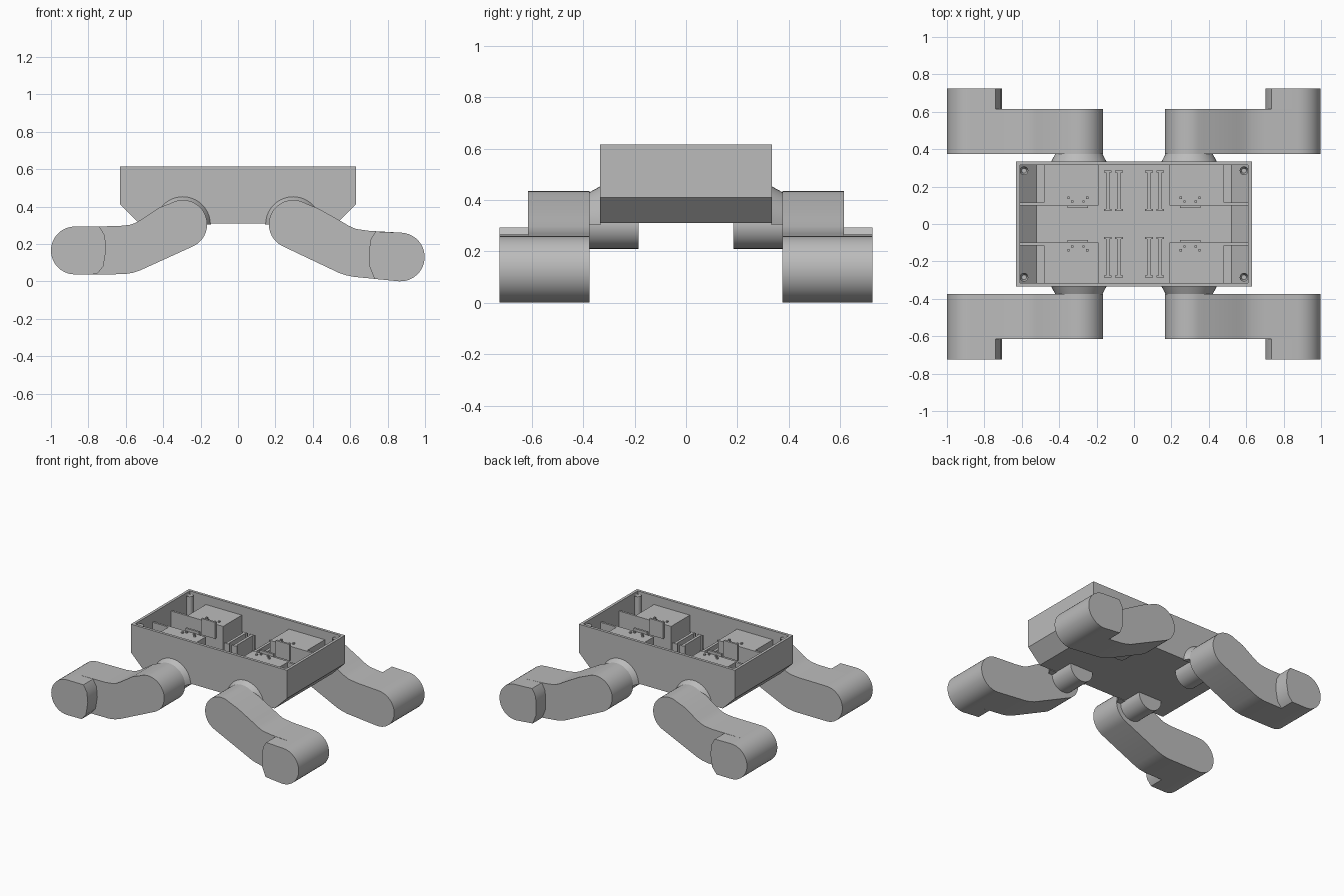
import bpy, bmesh
from math import sin, cos, radians

cube = bpy.data.objects.get("Cube")
if cube:
    bpy.data.objects.remove(cube, do_unlink=True)

grey = bpy.data.materials.new("plain grey")
grey.use_nodes = True
grey.diffuse_color = (0.5, 0.5, 0.5, 1)
grey.node_tree.nodes["Principled BSDF"].inputs["Base Color"].default_value = (0.5, 0.5, 0.5, 1)


def finish(name, bm, mirror=(False, True), smooth=False):
    """Turn a bmesh into an object mirrored across the centre planes."""
    mesh = bpy.data.meshes.new(name)
    bm.to_mesh(mesh)
    bm.free()
    mesh.materials.append(grey)
    obj = bpy.data.objects.new(name, mesh)
    bpy.context.collection.objects.link(obj)
    if any(mirror):
        mod = obj.modifiers.new("Mirror", 'MIRROR')
        mod.use_axis = (mirror[0], mirror[1], False)
        mod.use_mirror_merge = False
    if smooth:
        bpy.ops.object.select_all(action='DESELECT')
        obj.select_set(True)
        bpy.context.view_layer.objects.active = obj
        bpy.ops.object.shade_smooth_by_angle(angle=radians(35))
    return obj


def loft(start, end, y0, y1):
    """Solid between an (x, z) outline at y0 and a matching one at y1."""
    bm = bmesh.new()
    a = [bm.verts.new((x, y0, z)) for x, z in start]
    b = [bm.verts.new((x, y1, z)) for x, z in end]
    bm.faces.new(a)
    bm.faces.new(b)
    for i in range(len(a)):
        j = (i + 1) % len(a)
        bm.faces.new((a[i], a[j], b[j], b[i]))
    bmesh.ops.recalc_face_normals(bm, faces=bm.faces)
    return bm


def prism(name, outline, y0, y1, **options):
    return finish(name, loft(outline, outline, y0, y1), **options)


def box(name, x0, x1, y0, y1, z0, z1):
    outline = [(x0, z0), (x1, z0), (x1, z1), (x0, z1)]
    return prism(name, outline, y0, y1, mirror=(True, True))


def arc(cx, cz, r, a0, a1, n=20):
    angles = [radians(a0 + (a1 - a0) * i / n) for i in range(n + 1)]
    return [(cx + r * cos(a), cz + r * sin(a)) for a in angles]


def flip(outline, side):
    return [(side * x, z) for x, z in outline]


# Open tray body with bevelled ends
half = [(0.63, 0.615), (0.63, 0.41), (0.53, 0.31)]
bm = loft(half + flip(half[::-1], -1), half + flip(half[::-1], -1), -0.335, 0.335)
lid = [f for f in bm.faces if f.normal.z > 0.9]
bmesh.ops.delete(bm, geom=lid, context='FACES')
body = finish("body_tray", bm, mirror=(False, False))
shell = body.modifiers.new("Wall", 'SOLIDIFY')
shell.thickness = 0.02
shell.offset = -1
shell.use_even_offset = True

# Legs: hip, sloping thigh and rounded foot, one pose for each side
hip = (0.295, 0.305)
FLOOR = 0.13
poses = {
    "left": (1, [(0.54, 0.045), (0.575, 0.033), (0.62, 0.024)],
             arc(0.868, FLOOR, 0.13, -93, 87),
             [(0.70, 0.27), (0.63, 0.28), (0.59, 0.298), (0.55, 0.322), (0.43, 0.389)],
             [(0.735, 0.266), (0.71, 0.225), (0.703, 0.18), (0.703, 0.08), (0.73, 0.013)]),
    "right": (-1, [(0.52, 0.06), (0.56, 0.046), (0.61, 0.038)],
              arc(0.872, 0.165, 0.128, -90, 90),
              [(0.64, 0.295), (0.58, 0.302), (0.55, 0.312), (0.52, 0.329), (0.42, 0.395)],
              [(0.74, 0.292), (0.712, 0.245), (0.705, 0.17), (0.72, 0.08), (0.755, 0.038)]),
}
for label, (side, under, toe, over, heel) in poses.items():
    leg = arc(*hip, 0.13, 60, 245) + under + toe + over
    prism(label + "_leg", flip(leg, side), 0.375, 0.615, smooth=True)
    prism(label + "_foot", flip(toe + heel, side), 0.615, 0.725, smooth=True)

# Hip collars on the body wall and the drive shafts behind them
finish("hip_collar", loft(arc(*hip, 0.15, 0, 180), arc(*hip, 0.125, 0, 180), 0.33, 0.376),
       mirror=(True, True), smooth=True)
prism("hip_shaft", arc(*hip, 0.095, 0, 350, 35), 0.185, 0.376,
      mirror=(True, True), smooth=True)

# Motor housings, their walls to the tray ends, and cable clips
box("motor_housing", 0.19, 0.48, 0.1, 0.316, 0.325, 0.55)
box("housing_wall", 0.48, 0.612, 0.1, 0.115, 0.40, 0.55)
box("cable_clip", 0.245, 0.355, 0.085, 0.1, 0.45, 0.57)
for i, x in enumerate((0.25, 0.27, 0.33, 0.35)):
    y = 0.12 if i in (1, 2) else 0.14
    box("clip_peg", x - 0.006, x + 0.006, y - 0.006, y + 0.006, 0.549, 0.56)

# I-shaped board brackets in the middle of the tray
for x in (0.08, 0.14):
    box("bracket_web", x - 0.01, x + 0.01, 0.075, 0.275, 0.325, 0.45)
    for y in (0.07, 0.275):
        box("bracket_flange", x - 0.021, x + 0.021, y, y + 0.01, 0.325, 0.45)

# Corner screw posts with a recessed bore
bm = bmesh.new()
bmesh.ops.create_cone(bm, cap_ends=True, segments=20, radius1=0.023, radius2=0.023, depth=0.2)
bmesh.ops.translate(bm, verts=bm.verts, vec=(0.588, 0.285, 0.5))
top = [f for f in bm.faces if f.normal.z > 0.9]
bmesh.ops.inset_region(bm, faces=top, thickness=0.01)
bmesh.ops.translate(bm, verts=top[0].verts, vec=(0, 0, -0.04))
finish("screw_post", bm, mirror=(True, True), smooth=True)
